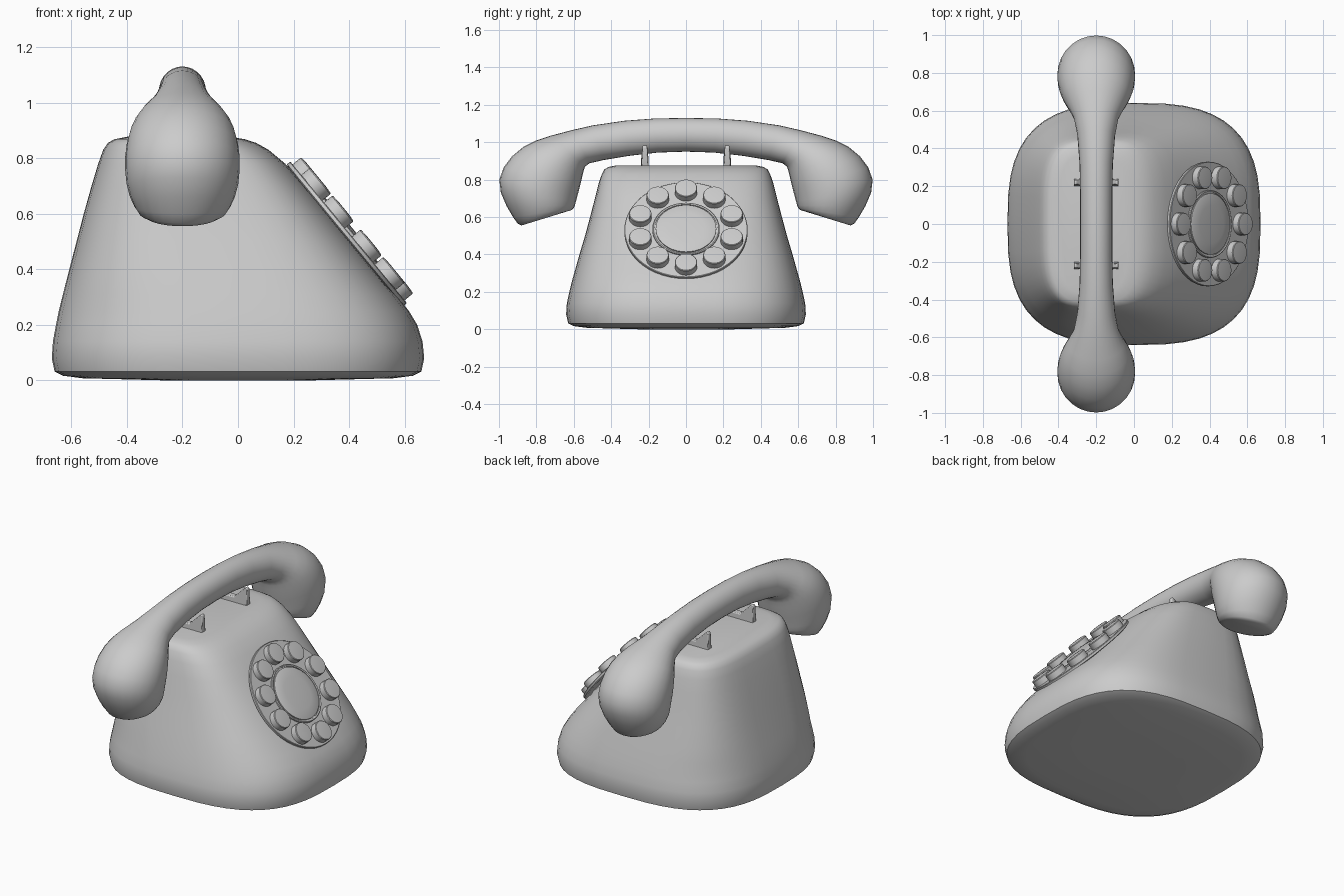
import bpy, bmesh, math
from math import sin, cos, pi
from mathutils import Vector, Matrix


def loft(name, rings, angle=40, matrix=None):
    """Skin a list of equal-sized rings and cap both ends."""
    bm = bmesh.new()
    loops = [[bm.verts.new(p) for p in ring] for ring in rings]
    n = len(loops[0])
    for a, b in zip(loops, loops[1:]):
        for i in range(n):
            j = (i + 1) % n
            bm.faces.new((a[i], a[j], b[j], b[i]))
    bm.faces.new(loops[0][::-1])
    bm.faces.new(loops[-1])
    bmesh.ops.recalc_face_normals(bm, faces=bm.faces)
    mesh = bpy.data.meshes.new(name)
    bm.to_mesh(mesh)
    bm.free()
    obj = bpy.data.objects.new(name, mesh)
    bpy.context.collection.objects.link(obj)
    if matrix:
        obj.matrix_world = matrix
    bpy.ops.object.select_all(action='DESELECT')
    obj.select_set(True)
    bpy.context.view_layer.objects.active = obj
    bpy.ops.object.shade_smooth_by_angle(angle=math.radians(angle))
    return obj


def turned(name, profile, matrix, n=40):
    """Round part from (radius, height) pairs."""
    rings = [[Vector((r * cos(2 * pi * i / n), r * sin(2 * pi * i / n), h))
              for i in range(n)] for r, h in profile]
    return loft(name, rings, 35, matrix)


def power(v, e):
    return math.copysign(abs(v) ** e, v)


# Body: rounded-rectangle sections (z, back x, front x, half depth, squareness)
sections = [
    (0.000, -0.25, 0.25, 0.25, 2.9), (0.008, -0.56, 0.56, 0.53, 2.9),
    (0.017, -0.63, 0.63, 0.60, 2.9), (0.032, -0.66, 0.66, 0.63, 2.9),
    (0.08, -0.67, 0.67, 0.641, 2.9), (0.14, -0.666, 0.664, 0.637, 2.9),
    (0.20, -0.655, 0.645, 0.624, 2.9), (0.25, -0.645, 0.615, 0.612, 2.9),
    (0.31, -0.63, 0.568, 0.595, 3.0), (0.40, -0.607, 0.49, 0.57, 3.1),
    (0.50, -0.581, 0.408, 0.54, 3.2), (0.60, -0.555, 0.325, 0.513, 3.3),
    (0.70, -0.527, 0.242, 0.487, 3.4), (0.78, -0.503, 0.17, 0.467, 3.5),
    (0.83, -0.485, 0.11, 0.45, 3.5), (0.855, -0.468, 0.065, 0.436, 3.5),
    (0.868, -0.445, 0.025, 0.415, 3.5), (0.877, -0.40, -0.03, 0.37, 3.5)]
N = 48
body = []
for z, x0, x1, d, p in sections:
    cx, hx = (x0 + x1) / 2, (x1 - x0) / 2
    body.append([Vector((cx + hx * power(cos(2 * pi * i / N), 2 / p),
                         d * power(sin(2 * pi * i / N), 2 / p), z)) for i in range(N)])
loft("phone_body", body, 50)

# Handset: rings from (outer y, z, inner y, z, half width), mirrored along y
HX = -0.2
half = [
    (0.00, 1.13, 0.00, 0.95, 0.085), (0.17, 1.127, 0.15, 0.945, 0.085),
    (0.33, 1.115, 0.30, 0.928, 0.088), (0.50, 1.09, 0.44, 0.905, 0.10),
    (0.61, 1.065, 0.515, 0.888, 0.118), (0.72, 1.036, 0.54, 0.87, 0.15),
    (0.80, 1.01, 0.548, 0.845, 0.172), (0.87, 0.975, 0.555, 0.815, 0.188),
    (0.93, 0.925, 0.563, 0.78, 0.20), (0.975, 0.865, 0.572, 0.745, 0.206),
    (0.998, 0.80, 0.58, 0.715, 0.206), (0.99, 0.73, 0.588, 0.685, 0.201),
    (0.96, 0.66, 0.594, 0.662, 0.189), (0.925, 0.60, 0.60, 0.648, 0.172),
    (0.90, 0.565, 0.61, 0.638, 0.155), (0.88, 0.555, 0.63, 0.632, 0.135)]
M = 28


def hand_ring(ty, tz, by, bz, w, s):
    a, b = Vector((HX, s * ty, tz)), Vector((HX, s * by, bz))
    c, u = (a + b) / 2, (a - b) / 2
    return [c + u * cos(2 * pi * i / M) + Vector((w * sin(2 * pi * i / M), 0, 0))
            for i in range(M)]


handset = [hand_ring(*r, -1) for r in half[:0:-1]] + [hand_ring(*r, 1) for r in half]
loft("handset", handset, 50)

# Cradle prongs: V-topped plates under the handle
outline = [(-0.10, 0.83), (0.10, 0.83), (0.118, 0.87), (0.118, 0.975), (0.108, 0.985),
           (0.095, 0.975), (0.03, 0.91), (-0.03, 0.91), (-0.095, 0.975),
           (-0.108, 0.985), (-0.118, 0.975), (-0.118, 0.87)]
for label, y in (("left", -0.22), ("right", 0.22)):
    rings = [[Vector((HX + x, y + s * (0.02 if z < 0.95 else 0.012), z)) for x, z in outline]
             for s in (-1, 1)]
    plate = loft(label + "_cradle_prong", rings, 30)
    bev = plate.modifiers.new("soft_edges", 'BEVEL')
    bev.width, bev.segments = 0.005, 2

# Dial frame: local z points out of the sloping face
normal = Vector((0.772, 0, 0.636)).normalized()
dial = Matrix.Translation((0.398, 0, 0.533)) @ normal.to_track_quat('Z', 'Y').to_matrix().to_4x4()
turned("dial_plate", [(0.32, -0.02), (0.33, -0.015), (0.33, -0.003), (0.327, 0)], dial, 48)
turned("dial_base", [(0.20, -0.06), (0.20, -0.015)], dial)
turned("dial_center_rim", [(0.18, -0.005), (0.18, 0.008), (0.175, 0.011),
                           (0.168, 0.008), (0.168, 0.003)], dial)
turned("dial_center", [(0.162, 0), (0.162, 0.010), (0.155, 0.013), (0.10, 0.018),
                       (0.04, 0.020)], dial)

# Ten round finger buttons around the dial
up = dial.to_3x3().inverted() @ Vector((-0.636, 0, 0.772))
start = math.atan2(up.y, up.x)
for k in range(10):
    a = start + 2 * pi * k / 10
    spot = dial @ Matrix.Translation((0.257 * cos(a), 0.257 * sin(a), 0))
    turned("finger_button_%d" % (k + 1),
           [(0.06, -0.005), (0.06, 0.036), (0.057, 0.040), (0.03, 0.042)], spot, 24)
